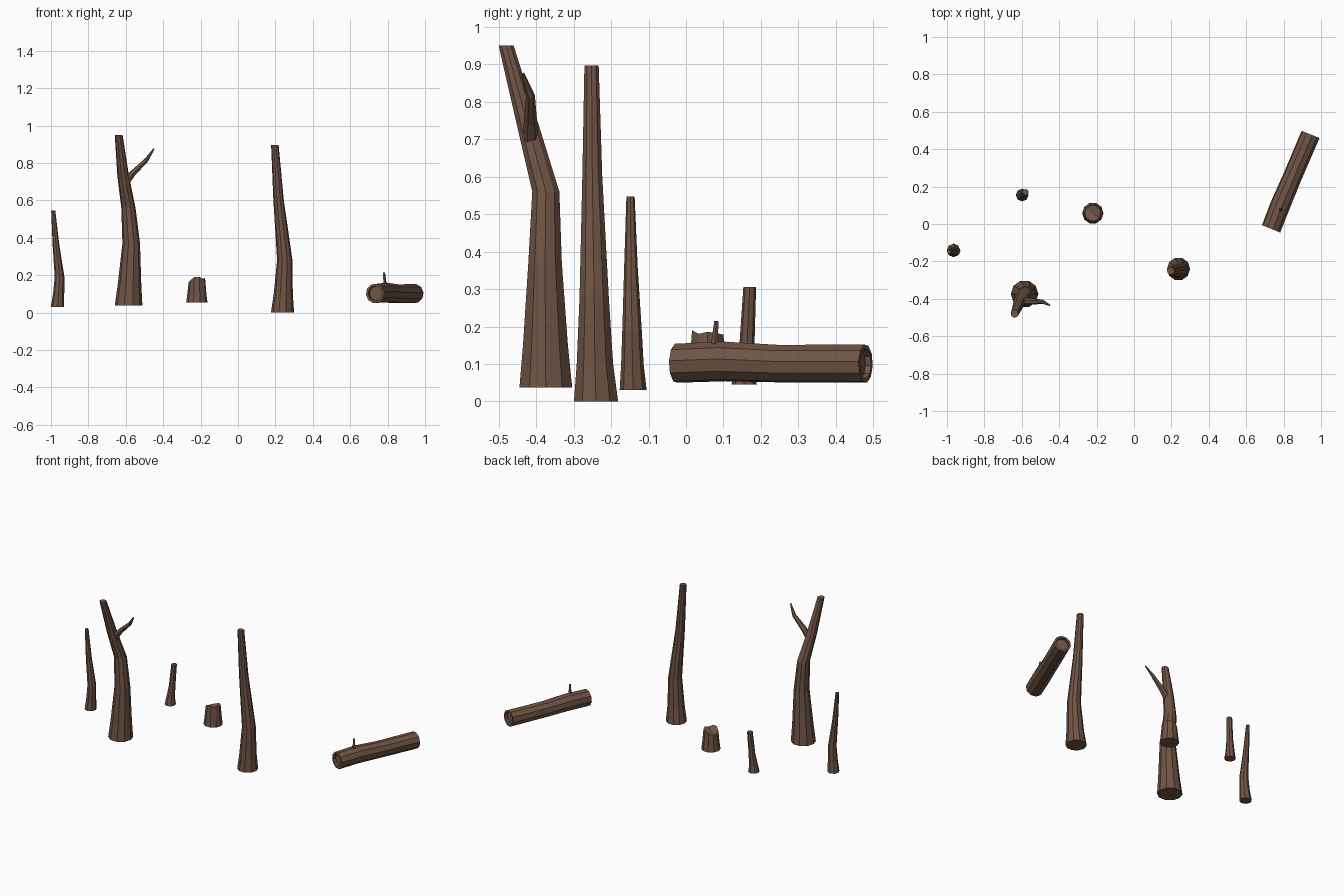
import bpy, bmesh, math
from mathutils import Vector

bark = bpy.data.materials.new("bark")
bark.diffuse_color = (0.16, 0.09, 0.06, 1)


def sweep(name, path, sides, upright=True, axis=None, jag=None):
    """Loft rings given as (x, y, z, radius); upright keeps the rings level."""
    bm = bmesh.new()
    pts = [Vector(p[:3]) for p in path]
    rings = []
    for i, p in enumerate(pts):
        if upright:
            d = Vector((0, 0, 1))
        else:
            d = axis or (pts[min(i + 1, len(pts) - 1)] - pts[max(i - 1, 0)]).normalized()
        u = Vector((1, 0, 0)) if upright else d.orthogonal().normalized()
        v = d.cross(u)
        ring = []
        for k in range(sides):
            a = 2 * math.pi * k / sides
            co = p + (u * math.cos(a) + v * math.sin(a)) * path[i][3]
            if jag and i == len(pts) - 1:
                co.z += jag[k]
            ring.append(bm.verts.new(co))
        rings.append(ring)
    for a, b in zip(rings, rings[1:]):
        for k in range(sides):
            n = (k + 1) % sides
            bm.faces.new((a[k], a[n], b[n], b[k]))
    bm.faces.new(rings[0][::-1])
    if jag:  # splintered top closes on a low centre point
        c = bm.verts.new(pts[-1] + Vector((0, 0, 0.006)))
        for k in range(sides):
            bm.faces.new((rings[-1][k], rings[-1][(k + 1) % sides], c))
    else:
        bm.faces.new(rings[-1])
    bmesh.ops.recalc_face_normals(bm, faces=bm.faces)
    me = bpy.data.meshes.new(name)
    bm.to_mesh(me)
    bm.free()
    me.materials.append(bark)
    ob = bpy.data.objects.new(name, me)
    bpy.context.collection.objects.link(ob)
    return ob


# Standing dead trunks
sweep("small_trunk", [(-0.965, -0.141, 0.03, 0.036), (-0.959, -0.143, 0.10, 0.030),
                      (-0.954, -0.144, 0.19, 0.026), (-0.973, -0.147, 0.36, 0.018),
                      (-0.988, -0.148, 0.547, 0.011)], 8)
sweep("forked_trunk", [(-0.585, -0.374, 0.037, 0.074), (-0.580, -0.375, 0.15, 0.063),
                       (-0.571, -0.376, 0.37, 0.047), (-0.586, -0.374, 0.56, 0.038),
                       (-0.614, -0.420, 0.73, 0.031), (-0.638, -0.480, 0.95, 0.021)], 10)
sweep("tall_trunk", [(0.238, -0.240, 0, 0.062), (0.242, -0.243, 0.10, 0.051),
                     (0.250, -0.245, 0.28, 0.041), (0.217, -0.250, 0.60, 0.028),
                     (0.197, -0.252, 0.897, 0.020)], 10)
sweep("broken_trunk", [(-0.598, 0.155, 0.045, 0.034), (-0.597, 0.157, 0.085, 0.027),
                       (-0.590, 0.163, 0.16, 0.020), (-0.580, 0.170, 0.305, 0.017)], 8)

# Side branch of the forked trunk
sweep("branch", [(-0.605, -0.415, 0.69, 0.022), (-0.562, -0.415, 0.745, 0.018),
                 (-0.490, -0.415, 0.815, 0.012), (-0.450, -0.435, 0.875, 0.004)], 6, False)

# Stump with a splintered top
sweep("stump", [(-0.22, 0.058, 0.055, 0.057), (-0.22, 0.058, 0.09, 0.052),
                (-0.22, 0.058, 0.16, 0.044)], 10,
      jag=[0.026, 0.022, 0.018, 0.008, 0.002, 0.004, 0.012, 0.03, 0.03, 0.02])

# Fallen log: rims with hollowed ends
s, e = Vector((0.733, -0.026, 0.102)), Vector((0.944, 0.479, 0.101))
ds = Vector((0.37, 0.93, 0))
path = [(*(s + ds * 0.015), 0.038), (*s, 0.040), (*s, 0.053),
        (0.782, 0.10, 0.107, 0.054), (0.846, 0.25, 0.101, 0.051),
        (*e, 0.052), (*e, 0.040), (*(e - ds * 0.015), 0.038)]
sweep("fallen_log", path, 10, False, axis=ds.normalized())
sweep("log_twig", [(0.786, 0.076, 0.14, 0.011), (0.783, 0.078, 0.18, 0.008),
                   (0.780, 0.081, 0.215, 0.006)], 5)
